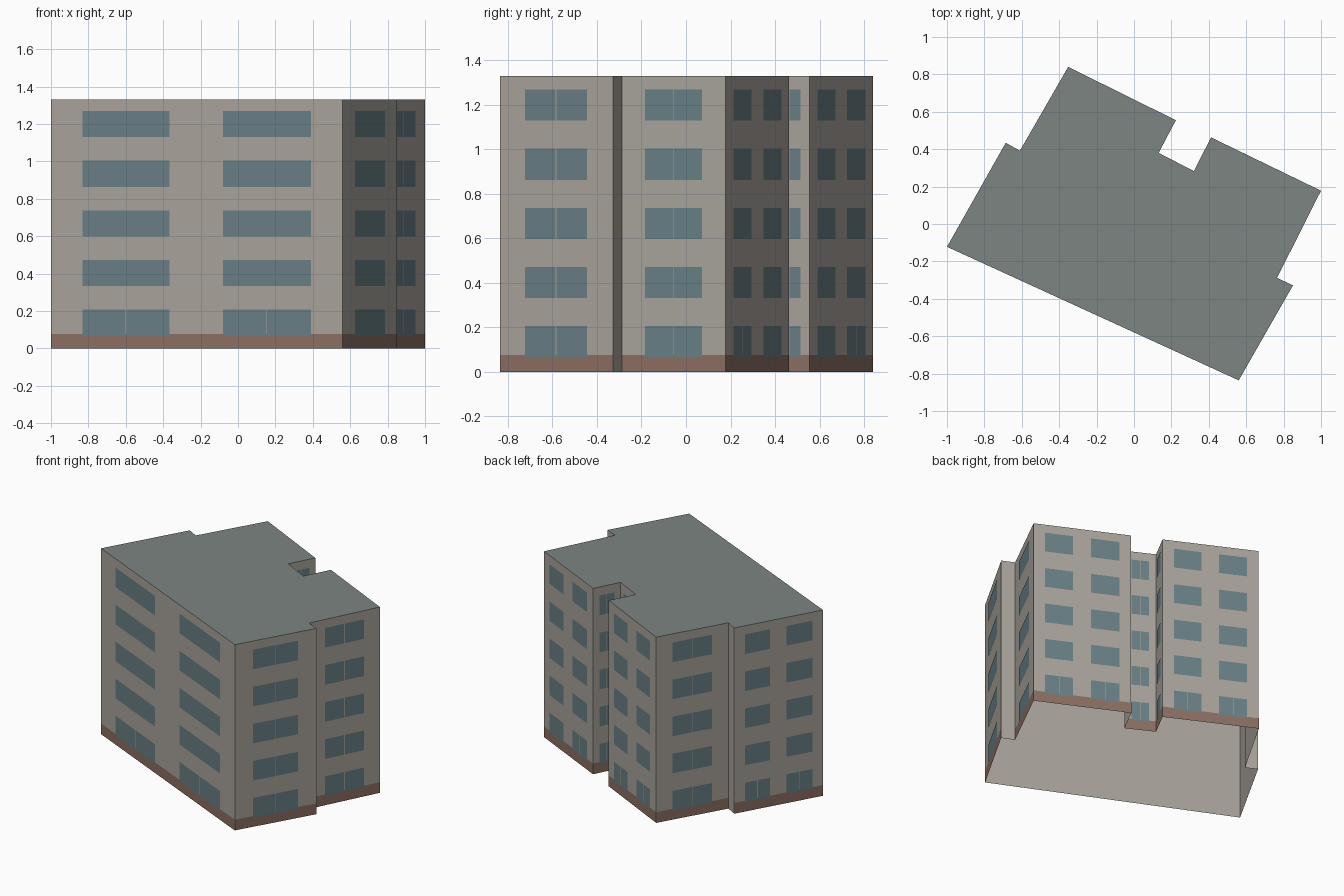
import bpy
from mathutils import Vector

if "Cube" in bpy.data.objects:
    bpy.data.objects.remove(bpy.data.objects["Cube"])

HEIGHT = 1.33
PLINTH = 0.077
FLOORS = 5
PITCH = 0.2655
SILL = 0.067
WIN_H = 0.14
UP = Vector((0, 0, 1))

# Footprint, counter-clockwise from the left corner
PLAN = [(-1.0, -0.122), (0.56, -0.836), (0.85, -0.328), (0.765, -0.288),
        (1.0, 0.178), (0.412, 0.463), (0.32, 0.283), (0.132, 0.38),
        (0.224, 0.555), (-0.352, 0.84), (-0.61, 0.392), (-0.686, 0.434)]

# Window columns per wall type: (start, end) as a fraction of wall length
ONE = [(0.223, 0.772)]
TWO = [(0.118, 0.404), (0.588, 0.878)]
WIDE = [(0.109, 0.407), (0.59, 0.891)]
WALLS = [WIDE, ONE, None, ONE, TWO, ONE, ONE, ONE, TWO, ONE, None, TWO]


def material(name, color):
    m = bpy.data.materials.new(name)
    m.diffuse_color = (*color, 1)
    m.use_nodes = True
    m.node_tree.nodes["Principled BSDF"].inputs["Base Color"].default_value = m.diffuse_color
    return m


def add_mesh(name, verts, faces, mat):
    me = bpy.data.meshes.new(name)
    me.from_pydata([tuple(v) for v in verts], [], faces)
    me.materials.append(mat)
    ob = bpy.data.objects.new(name, me)
    bpy.context.collection.objects.link(ob)
    return ob


def add_quads(name, quads, mat):
    verts = [v for q in quads for v in q]
    return add_mesh(name, verts,
                    [tuple(range(i, i + 4)) for i in range(0, len(verts), 4)], mat)


def wall_quad(a, b, f0, f1, z0, z1, offset):
    """Upright panel on wall a-b, lifted slightly off its surface."""
    out = (b - a).normalized().cross(UP) * offset
    p, q = a.lerp(b, f0) + out, a.lerp(b, f1) + out
    return [p + UP * z0, q + UP * z0, q + UP * z1, p + UP * z1]


wall_mat = material("plaster", (0.40, 0.375, 0.335))
roof_mat = material("roofing", (0.205, 0.235, 0.225))
glass_mat = material("glass", (0.14, 0.215, 0.24))
plinth_mat = material("brown_base", (0.265, 0.16, 0.125))

pts = [Vector((x, y, 0)) for x, y in PLAN]
n = len(pts)
walls, plinth, panes = [], [], []
for i, columns in enumerate(WALLS):
    a, b = pts[i], pts[(i + 1) % n]
    walls.append(wall_quad(a, b, 0, 1, 0, HEIGHT, 0))
    if columns is None:
        continue
    plinth.append(wall_quad(a, b, 0, 1, 0, PLINTH, 0.001))
    gap = 0.002 / (b - a).length
    for floor in range(FLOORS):
        z = SILL + floor * PITCH
        for f0, f1 in columns:
            # Paired panes on single-window walls and on the ground floor
            if columns is ONE or floor == 0:
                mid = (f0 + f1) / 2
                spans = [(f0, mid - gap), (mid + gap, f1)]
            else:
                spans = [(f0, f1)]
            panes += [wall_quad(a, b, s, e, z, z + WIN_H, 0.002) for s, e in spans]

# The shell is open underneath
add_quads("outer_walls", walls, wall_mat)
add_mesh("flat_roof", [p + UP * HEIGHT for p in pts], [tuple(range(n))], roof_mat)
add_quads("base_band", plinth, plinth_mat)
add_quads("windows", panes, glass_mat)
